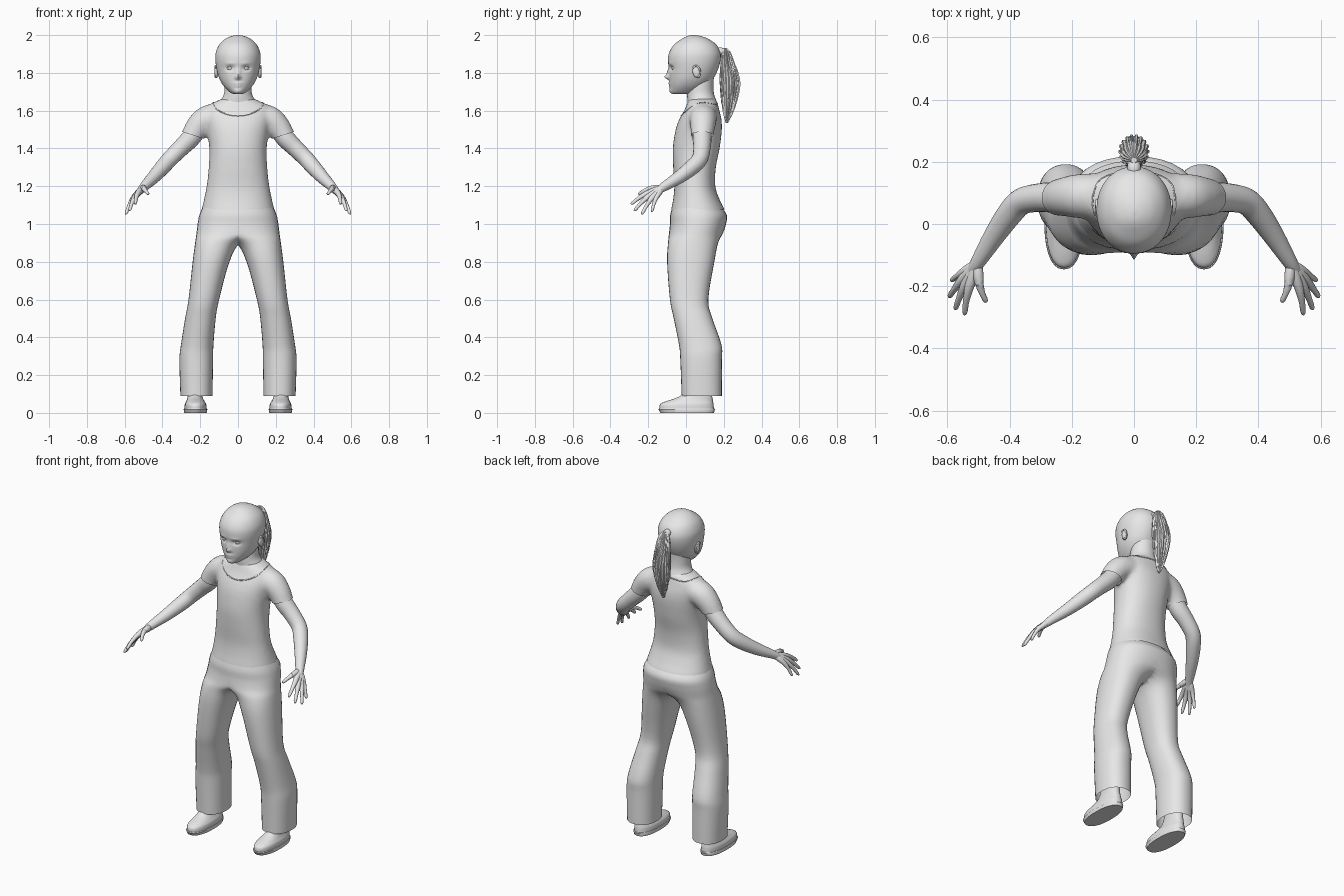
import bpy, bmesh, math, random
from mathutils import Vector, Matrix

if "Cube" in bpy.data.objects:
    bpy.data.objects.remove(bpy.data.objects["Cube"])

random.seed(4)
grey = bpy.data.materials.new("light_grey")
grey.diffuse_color = (0.8, 0.8, 0.8, 1)
grey.use_nodes = True
grey.node_tree.nodes["Principled BSDF"].inputs["Base Color"].default_value = grey.diffuse_color


def dense(rows, k=4):
    """Smoothly interpolate rows of numbers (Catmull-Rom)."""
    p = [rows[0]] + list(rows) + [rows[-1]]
    out = []
    for i in range(1, len(p) - 2):
        for s in range(k):
            t = s / k
            out.append([0.5 * (2 * b + (c - a) * t + (2 * a - 5 * b + 4 * c - d) * t * t
                               + (3 * b - a - 3 * c + d) * t ** 3)
                        for a, b, c, d in zip(*p[i - 1:i + 3])])
    return out + [list(rows[-1])]


def finish(name, bm, mirror=False, bisect=False, angle=50):
    bmesh.ops.recalc_face_normals(bm, faces=bm.faces)
    me = bpy.data.meshes.new(name)
    bm.to_mesh(me)
    bm.free()
    ob = bpy.data.objects.new(name, me)
    bpy.context.collection.objects.link(ob)
    me.materials.append(grey)
    if mirror:
        m = ob.modifiers.new("mirror", 'MIRROR')
        m.use_bisect_axis[0] = bisect
    bpy.ops.object.select_all(action='DESELECT')
    ob.select_set(True)
    bpy.context.view_layer.objects.active = ob
    bpy.ops.object.shade_smooth_by_angle(angle=math.radians(angle))
    return ob


def skin_rings(bm, rings, cap0=True, cap1=True):
    vs = [[bm.verts.new(p) for p in r] for r in rings]
    n = len(vs[0])
    for a, b in zip(vs, vs[1:]):
        for i in range(n):
            bm.faces.new((a[i], a[(i + 1) % n], b[(i + 1) % n], b[i]))
    if cap0:
        bm.faces.new(vs[0])
    if cap1:
        bm.faces.new(vs[-1])


def loft(bm, rows, n=32, power=2.0, k=4, ridge=0.0, **caps):
    """Level rings, each row = z, x min, x max, y front, y back."""
    rings = []
    for z, x0, x1, y0, y1 in dense(rows, k):
        ring = []
        for i in range(n):
            a = 2 * math.pi * i / n
            c, s = math.cos(a), math.sin(a)
            f = 1 - ridge * (i % 2) * random.uniform(0.6, 1.4)
            ring.append(((x0 + x1) / 2 + (x1 - x0) / 2 * f * math.copysign(abs(c) ** (2 / power), c),
                         (y0 + y1) / 2 + (y1 - y0) / 2 * f * math.copysign(abs(s) ** (2 / power), s), z))
        rings.append(ring)
    skin_rings(bm, rings, **caps)


def tube(bm, rows, n=20, k=4):
    """Round limb, each row = x, y, z, radius."""
    d = dense(rows, k)
    rings = []
    for i, r in enumerate(d):
        t = Vector(d[min(i + 1, len(d) - 1)][:3]) - Vector(d[max(i - 1, 0)][:3])
        u = t.cross(Vector((0.3, 1, 0.2))).normalized()
        v = t.cross(u).normalized()
        rings.append([Vector(r[:3]) + r[3] * (math.cos(a) * u + math.sin(a) * v)
                      for a in (2 * math.pi * j / n for j in range(n))])
    skin_rings(bm, rings)


def ball(bm, loc, size, tilt=0):
    m = Matrix.Translation(loc) @ Matrix.Rotation(tilt, 4, 'X') @ Matrix.Diagonal((*size, 1))
    bmesh.ops.create_uvsphere(bm, u_segments=20, v_segments=12, radius=1, matrix=m)


def sym(rows):
    return [(z, -w, w, a, b) for z, w, a, b in rows]


# Shirt: torso and sleeves fused, then trimmed flat at the hem and cuffs
bm = bmesh.new()
loft(bm, sym([(1.04, .20, -.083, .215), (1.08, .192, -.078, .203), (1.13, .18, -.068, .178),
              (1.2, .166, -.062, .155), (1.3, .155, -.068, .158), (1.4, .152, -.07, .178),
              (1.5, .165, -.055, .19), (1.56, .178, -.033, .187), (1.6, .18, -.01, .177),
              (1.63, .155, .003, .17), (1.65, .115, .01, .163), (1.665, .08, .015, .155)]), 40, 2.2)
for s in (1, -1):
    tube(bm, [(s * x, y, z, r) for x, y, z, r in
              [(.10, .09, 1.57, .074), (.17, .09, 1.552, .072), (.215, .088, 1.51, .065),
               (.243, .085, 1.465, .059), (.27, .082, 1.42, .057)]], 24)
raw = finish("shirt_blank", bm)
rm = raw.modifiers.new("fuse", 'REMESH')
rm.mode, rm.voxel_size = 'VOXEL', 0.011
sm = raw.modifiers.new("soften", 'SMOOTH')
sm.iterations, sm.factor = 8, 0.5
dg = bpy.context.evaluated_depsgraph_get()
bm = bmesh.new()
bm.from_mesh(raw.evaluated_get(dg).to_mesh())
bpy.data.objects.remove(raw)
bmesh.ops.bisect_plane(bm, geom=bm.verts[:] + bm.edges[:] + bm.faces[:], plane_co=(0, 0, 1.078),
                       plane_no=(0, 0, 1), clear_inner=True)
for s in (1, -1):
    part = [f for f in bm.faces if f.calc_center_median().x * s > .172 and f.calc_center_median().z > 1.3]
    geom = set(part) | {e for f in part for e in f.edges} | {v for f in part for v in f.verts}
    bmesh.ops.bisect_plane(bm, geom=list(geom), plane_co=(s * .24, 0, 1.47),
                           plane_no=(s * .3, 0, -.95), clear_outer=True)
shirt = finish("shirt", bm)

# Neckline trim laid onto the shirt
rings = []
for i in range(48):
    t = 2 * math.pi * i / 48
    hit = shirt.closest_point_on_mesh(Vector((.12 * math.sin(t), .085 - .12 * math.cos(t),
                                              1.615 - .037 * math.cos(t))))
    out = Vector((math.sin(t), -math.cos(t), 0))
    rings.append([hit[1] + .003 * (math.cos(a) * out + math.sin(a) * Vector((0, 0, 1)))
                  for a in (math.pi * j / 3 for j in range(6))])
bm = bmesh.new()
skin_rings(bm, rings + rings[:1], False, False)
bmesh.ops.remove_doubles(bm, verts=bm.verts, dist=1e-5)
finish("neckline", bm)

# Trousers: one half, cut at the centre and mirrored
bm = bmesh.new()
loft(bm, [(1.10, -.182, .182, -.068, .175), (1.05, -.204, .204, -.083, .215), (1.0, -.214, .214, -.085, .212),
          (.95, -.16, .22, -.09, .195), (.90, -.015, .227, -.095, .17), (.8, .045, .24, -.1, .15),
          (.6, .1, .262, -.085, .118), (.5, .118, .28, -.065, .14), (.36, .13, .302, -.037, .188),
          (.28, .132, .31, -.03, .19), (.09, .135, .305, -.023, .19)], 32, 2.25, cap0=False, cap1=False)
finish("trousers", bm, True, True)

# Shoes with soles, and ankles inside the trouser legs
bm = bmesh.new()
loft(bm, [(.015, .166, .283, -.14, .148), (.045, .168, .282, -.138, .146), (.062, .177, .274, -.105, .143),
          (.08, .186, .268, -.05, .14), (.11, .19, .265, -.01, .135), (.2, .195, .262, .02, .13)], 28, 2.3)
finish("shoe", bm, True)
bm = bmesh.new()
loft(bm, [(0, .166, .284, -.135, .148), (.018, .162, .288, -.146, .153), (.022, .164, .286, -.144, .151)],
     28, 2.3, k=1)
finish("sole", bm, True, angle=40)

# Bare arms and fingers
bm = bmesh.new()
tube(bm, [(.2, .087, 1.52, .048), (.25, .085, 1.455, .05), (.30, .085, 1.405, .046), (.36, .073, 1.345, .043),
          (.40, .032, 1.30, .041), (.45, -.04, 1.245, .034), (.50, -.12, 1.195, .024), (.52, -.15, 1.172, .018)])
finish("arm", bm, True)
bm = bmesh.new()
wrist = Vector((.503, -.125, 1.19))
for x, y, z, r in [(.545, -.292, 1.105, .010), (.575, -.275, 1.07, .010), (.595, -.235, 1.052, .010),
                   (.588, -.182, 1.065, .009), (.475, -.252, 1.158, .010)]:
    d = Vector((x, y, z)) - wrist
    lift = Vector((.008, -.004, .012))
    tube(bm, [(*(wrist + d * f + lift * b), r * g) for f, b, g in
              [(0, 0, 1.6), (.25, .6, 1.75), (.5, 1, 1.4), (.75, .7, 1), (.94, .1, .85), (1, 0, .3)]], 10, 3)
finish("hand", bm, True)

# Neck
bm = bmesh.new()
loft(bm, sym([(1.58, .12, .02, .165), (1.63, .115, .012, .168), (1.655, .092, .008, .16),
              (1.69, .074, .006, .148), (1.74, .071, .01, .145), (1.8, .07, .01, .15)]))
finish("neck", bm)

# Head with a sculpted face
bm = bmesh.new()
loft(bm, sym([(1.688, .022, -.066, .03), (1.697, .043, -.08, .07), (1.73, .076, -.085, .11),
              (1.77, .099, -.088, .145), (1.82, .113, -.09, .17), (1.87, .12, -.095, .183),
              (1.91, .117, -.088, .181), (1.95, .099, -.063, .16), (1.98, .067, -.022, .118),
              (1.995, .033, .008, .078), (2.0, .006, .035, .05)]), 72, 2.1, k=7)
bumps = [(0, 1.777, .012, .012, .023), (0, 1.80, .010, .022, .012), (0, 1.745, .022, .007, .007),
         (0, 1.731, .018, .006, .006), (0, 1.704, .02, .014, .006), (.042, 1.825, .02, .013, -.014),
         (-.042, 1.825, .02, .013, -.014), (.04, 1.85, .025, .008, .004), (-.04, 1.85, .025, .008, .004)]
for v in bm.verts:
    if v.co.y < 0:
        x, z = v.co.x, v.co.z
        v.co.y -= sum(a * math.exp(-((x - bx) / sx) ** 2 - ((z - bz) / sz) ** 2)
                      for bx, bz, sx, sz, a in bumps)
finish("head", bm, angle=80)

# Eyes with lids
bm = bmesh.new()
ball(bm, (.042, -.062, 1.825), (.019, .014, .011))
finish("eye", bm, True)
bm = bmesh.new()
for s, r in ((1, .003), (-1, .002)):
    tube(bm, [(.042 + .021 * c, -.073 + .011 * c * c, 1.825 + s * .009 * (1 - c * c), r)
              for c in (-1, -.5, 0, .5, 1)], 6)
finish("eyelid", bm, True)

# Ears
bm = bmesh.new()
ball(bm, (.114, .055, 1.805), (.011, .02, .032), .2)
tube(bm, [(.119, .055 + .02 * math.cos(a) - .004 * math.sin(a), 1.807 + .03 * math.sin(a), .005)
          for a in (-1.8 + .6 * i for i in range(8))], 8)
finish("ear", bm, True)

# Ponytail: tie, ridged mass and loose strands
bm = bmesh.new()
ball(bm, (0, .182, 1.915), (.022, .03, .02), -.2)
finish("hair_tie", bm)
bm = bmesh.new()
loft(bm, sym([(1.932, .01, .195, .215), (1.91, .03, .187, .236), (1.86, .042, .182, .256),
              (1.77, .047, .18, .286), (1.7, .045, .182, .284), (1.6, .027, .193, .255),
              (1.535, .005, .21, .222)]), 36, ridge=.14)
finish("ponytail", bm, angle=30)
bm = bmesh.new()
for i in range(18):
    a = 2 * math.pi * i / 18
    c, s, e = math.cos(a), math.sin(a), random.uniform(1.54, 1.66)
    w = (e - 1.5) / .16
    tube(bm, [(.028 * c, .212 + .022 * s, 1.9, .003), (.045 * c, .233 + .05 * s, 1.76, .006),
              (.042 * c * w, .225 + .045 * s * w, e, .001)], 5, 3)
finish("loose_strands", bm)
